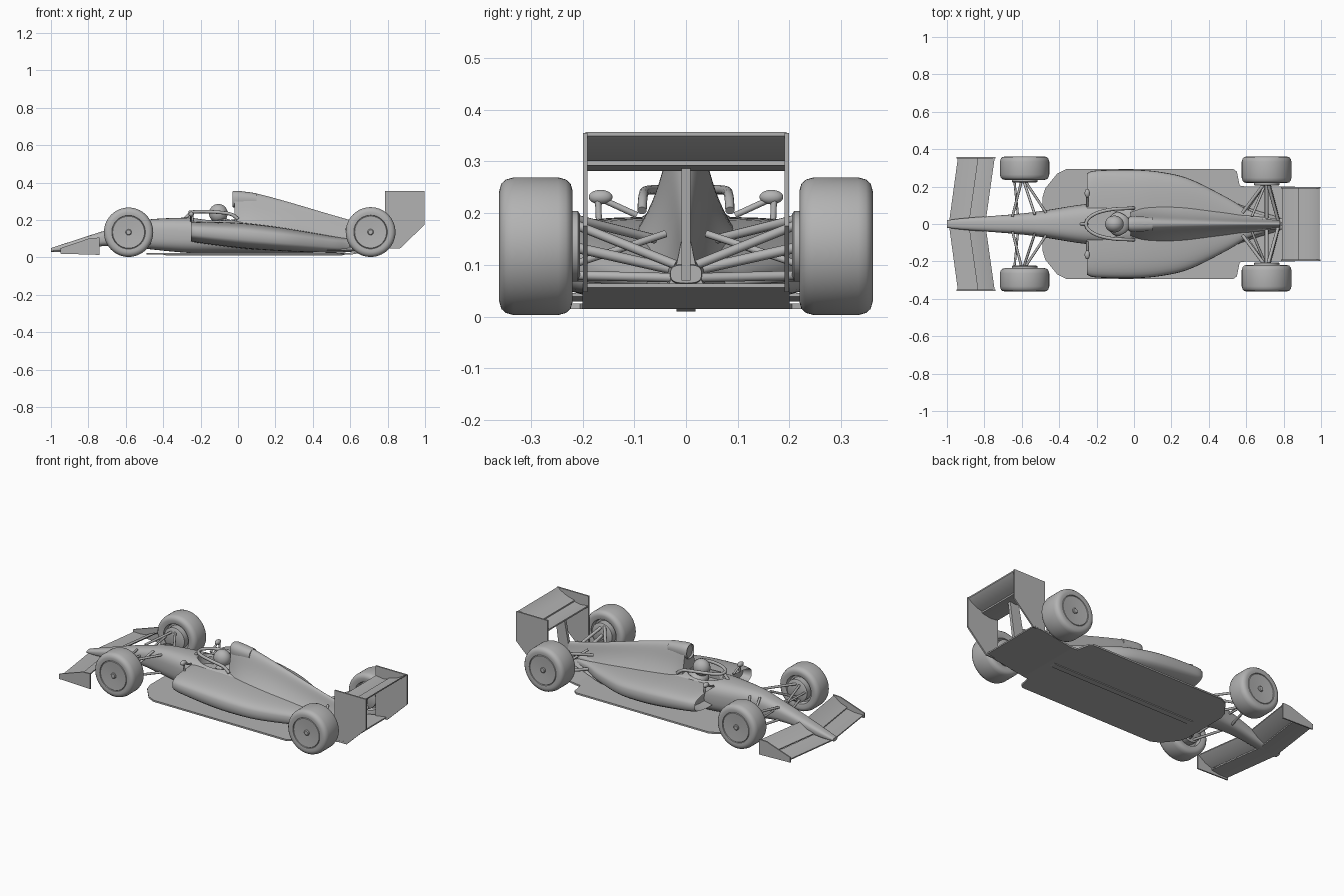
import bpy, bmesh, math
from mathutils import Vector

old = bpy.data.objects.get("Cube")
if old:
    bpy.data.objects.remove(old, do_unlink=True)

grey = bpy.data.materials.new("plain grey")
grey.use_nodes = True
COLOUR = (0.45, 0.45, 0.45, 1)
grey.diffuse_color = COLOUR
grey.node_tree.nodes["Principled BSDF"].inputs["Base Color"].default_value = COLOUR


def finish(name, bm, angle=35):
    bmesh.ops.recalc_face_normals(bm, faces=bm.faces)
    mesh = bpy.data.meshes.new(name)
    bm.to_mesh(mesh)
    bm.free()
    ob = bpy.data.objects.new(name, mesh)
    bpy.context.collection.objects.link(ob)
    mesh.materials.append(grey)
    bpy.ops.object.select_all(action='DESELECT')
    ob.select_set(True)
    bpy.context.view_layer.objects.active = ob
    bpy.ops.object.shade_smooth_by_angle(angle=math.radians(angle))
    return ob


def skin(bm, rings, cap=True):
    """Bridge closed rings of points; returns the two end faces."""
    rows = [[bm.verts.new(p) for p in r] for r in rings]
    n = len(rows[0])
    for a, b in zip(rows, rows[1:]):
        for i in range(n):
            j = (i + 1) % n
            bm.faces.new((a[i], a[j], b[j], b[i]))
    return [bm.faces.new(rows[0]), bm.faces.new(rows[-1])] if cap else []


def smooth_stations(st, sub=6):
    """Catmull-Rom between the given stations."""
    out = []
    for i in range(len(st) - 1):
        p = [st[max(i - 1, 0)], st[i], st[i + 1], st[min(i + 2, len(st) - 1)]]
        for k in range(sub):
            t = k / sub
            out.append([b + t / 2 * (c - a + t * (2 * a - 5 * b + 4 * c - d + t * (3 * (b - c) + d - a)))
                        for a, b, c, d in zip(*p)])
    return out + [list(st[-1])]


def superellipse(x, hw, z0, z1, e, n=40):
    ring = []
    for i in range(n):
        c, s = math.cos(math.tau * i / n), math.sin(math.tau * i / n)
        f = lambda v: math.copysign(abs(v) ** (2 / e), v)
        ring.append((x, hw * f(c), (z0 + z1) / 2 + (z1 - z0) / 2 * f(s)))
    return ring


def loft(name, stations, e, inlet=None):
    bm = bmesh.new()
    front, _ = skin(bm, [superellipse(*s, e) for s in smooth_stations(stations)])
    if inlet:
        rim, depth = inlet
        bmesh.ops.recalc_face_normals(bm, faces=bm.faces)
        bmesh.ops.inset_individual(bm, faces=[front], thickness=rim)
        bmesh.ops.translate(bm, verts=front.verts, vec=(depth, 0, 0))
    return finish(name, bm)


def prism(name, poly, y0, y1, sweep=0):
    """Side outline (x, z) stretched from y0 to y1, shifted in x at y1."""
    bm = bmesh.new()
    skin(bm, [[(x, y0, z) for x, z in poly], [(x + sweep, y1, z) for x, z in poly]])
    return finish(name, bm)


def foil(line, t):
    """Thin closed outline around a camber line."""
    return [(x, z + t / 2) for x, z in line] + [(x, z - t / 2) for x, z in reversed(line)]


def tube(name, points, r, smooth=False, squash=1):
    pts = smooth_stations(points) if smooth else points
    pts = [Vector(p) for p in pts]
    rings = []
    for i, p in enumerate(pts):
        d = (pts[min(i + 1, len(pts) - 1)] - pts[max(i - 1, 0)]).normalized()
        u = d.cross(Vector((0, 0, 1))).normalized()
        v = u.cross(d)
        rings.append([p + r * (u * math.cos(a) + v * math.sin(a) * squash)
                      for a in (math.tau * k / 12 for k in range(12))])
    bm = bmesh.new()
    skin(bm, rings)
    return finish(name, bm)


def lathe(name, x, y, z, profile, side, n=56):
    """Profile of (radius, outward offset) turned about the y axis."""
    bm = bmesh.new()
    skin(bm, [[(x + r * math.cos(math.tau * k / n), side * (y + o), z + r * math.sin(math.tau * k / n))
               for k in range(n)] for r, o in profile])
    return finish(name, bm, 40)


def ball(name, centre, scale):
    bm = bmesh.new()
    bmesh.ops.create_uvsphere(bm, u_segments=24, v_segments=16, radius=1)
    bmesh.ops.scale(bm, verts=bm.verts, vec=scale)
    bmesh.ops.translate(bm, verts=bm.verts, vec=centre)
    return finish(name, bm)


# Body: nose and tub, side pods, engine cover
tub = loft("nose_and_tub", [(-1, .02, .03, .05), (-.9, .032, .035, .083), (-.73, .045, .06, .138),
                            (-.6, .056, .06, .175), (-.48, .072, .045, .203), (-.27, .105, .025, .213),
                            (-.1, .115, .022, .207), (.1, .11, .022, .19), (.4, .07, .022, .14)], 2.8)
pods = loft("side_pods", [(-.25, .272, .085, .19), (-.2, .286, .075, .193), (0, .29, .05, .187),
                          (.15, .277, .038, .172), (.3, .24, .03, .15), (.5, .14, .025, .115),
                          (.6, .08, .03, .1), (.7, .045, .04, .09)], 3.2, inlet=(.014, .05))


def cover_ring(x, top, base, z0, z1):
    half = []
    for k in range(21):
        t = math.sin(math.pi / 2 * k / 20)
        w = (top + (base - top) * (1 - t) ** 2.2) * math.sqrt(max(0, 1 - t ** 7))
        half.append((w, z0 + (z1 - z0) * t))
    return [(x, w, z) for w, z in half] + [(x, -w, z) for w, z in reversed(half[:-1])]


bm = bmesh.new()
skin(bm, [cover_ring(*s) for s in smooth_stations([
    (-.02, .043, .1, .1, .354), (.08, .042, .17, .08, .346), (.25, .034, .2, .06, .302),
    (.45, .024, .15, .04, .243), (.6, .017, .09, .04, .2), (.78, .012, .035, .06, .155)])])
finish("engine_cover", bm)
loft("air_intake", [(-.03, .036, .27, .353), (0, .042, .265, .356), (.1, .036, .27, .343)], 2.3, inlet=(.007, .02))
loft("gearbox", [(.5, .06, .04, .12), (.7, .036, .05, .11), (.79, .03, .065, .1)], 3)

# Cockpit opening
bm = bmesh.new()
skin(bm, [[(-.14 + .12 * math.cos(math.tau * k / 32), .072 * math.sin(math.tau * k / 32), z)
           for k in range(32)] for z in (.15, .3)])
cutter = finish("cockpit_cutter", bm)
cutter.hide_render = True
for ob in (tub, pods):
    mod = ob.modifiers.new("cockpit", 'BOOLEAN')
    mod.operation, mod.object = 'DIFFERENCE', cutter
    bpy.context.view_layer.objects.active = ob
    bpy.ops.object.modifier_apply(modifier=mod.name)
bpy.data.objects.remove(cutter, do_unlink=True)
ball("helmet", (-.105, 0, .236), (.05, .045, .05))
ball("driver_shoulders", (-.08, 0, .17), (.06, .065, .04))

# Halo hoop and its front strut
arch = [(0, .085, .205), (-.04, .083, .232), (-.12, .078, .243), (-.2, .058, .245), (-.25, .022, .243)]
tube("halo_hoop", arch + [(x, -y, z) for x, y, z in reversed(arch)], .009, smooth=True)
tube("halo_strut", [(-.25, 0, .243), (-.285, 0, .205)], .009)

# Floor and diffuser
edge = [(-.49, .14), (-.475, .19), (-.41, .27), (-.36, .295), (.53, .295), (.55, .28), (.565, .205), (.6, .2)]
outline = edge + [(x, -y) for x, y in reversed(edge)]
bm = bmesh.new()
skin(bm, [[(x, y, z) for x, y in outline] for z in (.015, .025)])
finish("floor", bm)
prism("diffuser", [(.6, .015), (.86, .056), (.86, .064), (.6, .025)], -.2, .2)
prism("skid_plank", [(-.4, .015), (-.38, .01), (.55, .01), (.57, .015)], -.018, .018)

# Rear wing
prism("rear_wing_main", foil([(.79, .292), (.84, .286), (.9, .297)], .009), -.194, .194)
prism("rear_wing_flap", foil([(.88, .302), (.93, .315), (.975, .338), (.992, .353)], .008), -.194, .194)
prism("rear_wing_pylon", [(.77, .08), (.84, .07), (.87, .286), (.81, .286)], -.009, .009)

for side, label in ((1, "a"), (-1, "b")):
    prism("rear_endplate_" + label, [(.787, .355), (.998, .355), (.998, .175), (.866, .048), (.787, .048)],
          side * .19, side * .199)

    # Front wing
    prism("front_wing_main_" + label, foil([(-.99, .034), (-.94, .033), (-.88, .042)], .007), 0, side * .352, .048)
    prism("front_wing_flap_" + label, foil([(-.885, .052), (-.84, .068), (-.795, .1)], .006), 0, side * .352, .05)
    prism("front_endplate_" + label, [(-.948, .02), (-.74, .014), (-.74, .106), (-.79, .104), (-.948, .05)],
          side * .349, side * .357)

    # Wheels: tyre with recessed face, hub nut and brake drum
    for end, x, inner, r in (("front", -.585, .236, .132), ("rear", .709, .219, .133)):
        w = .361 - inner
        tread = [(r - .026, 0), (r - .012, .004), (r - .004, .013), (r, .028)]
        profile = [(.078, .03), (.084, .006)] + tread
        profile += [(a, w - b) for a, b in reversed(tread)] + [(.09, w - .002), (.088, w - .007), (.085, w - .003),
                                                               (.02, w - .008)]
        lathe(end + "_wheel_" + label, x, inner, r + .003, profile, side)
        lathe(end + "_hub_nut_" + label, x, inner, r + .003, [(.016, w - .02), (.016, w - .004), (.012, w)], side)
        lathe(end + "_brake_drum_" + label, x, inner, r + .003, [(.062, -.014), (.068, -.01), (.068, .04)], side)

    # Suspension arms: name, inner end, outer end, radius
    arms = [("front_upper_fore", (-.65, .04, .155), (-.6, .235, .175), .007),
            ("front_upper_aft", (-.47, .06, .18), (-.585, .235, .175), .007),
            ("front_lower_fore", (-.65, .04, .08), (-.6, .235, .085), .007),
            ("front_lower_aft", (-.47, .06, .075), (-.585, .235, .085), .007),
            ("front_pushrod", (-.53, .05, .185), (-.59, .23, .095), .007),
            ("front_steering", (-.62, .04, .13), (-.64, .235, .14), .006),
            ("rear_upper_fore", (.58, .06, .15), (.7, .22, .19), .009),
            ("rear_upper_aft", (.77, .02, .1), (.715, .22, .18), .009),
            ("rear_lower_fore", (.59, .06, .065), (.7, .22, .078), .009),
            ("rear_lower_aft", (.77, .02, .075), (.72, .22, .08), .009),
            ("rear_pushrod", (.63, .04, .16), (.705, .22, .1), .007),
            ("rear_driveshaft", (.709, .02, .09), (.709, .22, .135), .01)]
    for name, a, b, rad in arms:
        tube(name + "_" + label, [(p[0], side * p[1], p[2]) for p in (a, b)], rad)

    # Mirrors on two stalks
    ball("mirror_" + label, (-.25, side * .165, .231), (.014, .023, .014))
    tube("mirror_stalk_" + label, [(-.25, side * .165, .228), (-.25, side * .095, .196)], .006)
    tube("mirror_post_" + label, [(-.245, side * .17, .225), (-.24, side * .168, .18)], .006)
